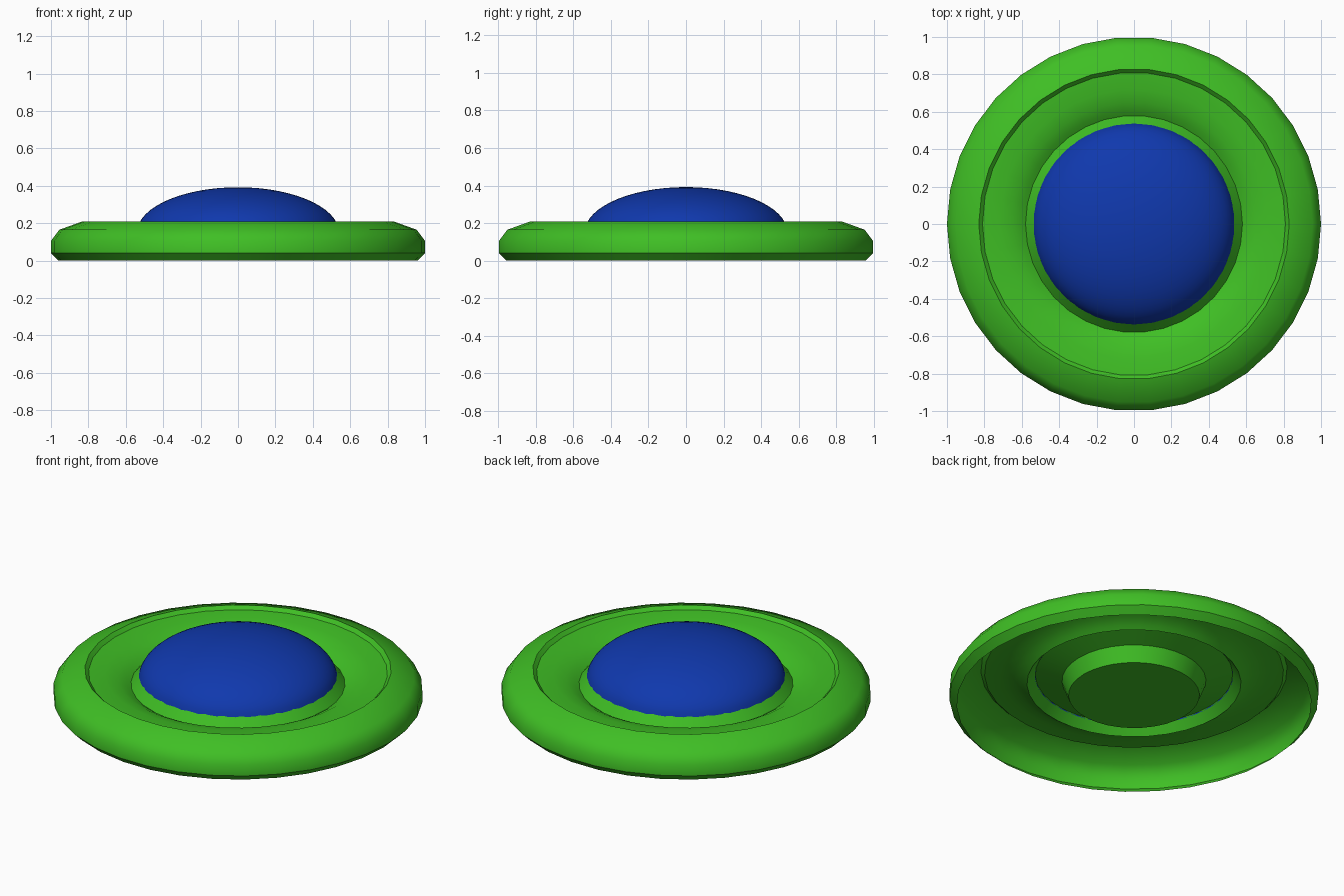
import bpy, bmesh, math

if "Cube" in bpy.data.objects:
    bpy.data.objects.remove(bpy.data.objects["Cube"])


def material(name, colour):
    m = bpy.data.materials.new(name)
    m.diffuse_color = (*colour, 1)
    m.use_nodes = True
    m.node_tree.nodes["Principled BSDF"].inputs["Base Color"].default_value = m.diffuse_color
    return m


def lathe(name, profile, sides, mat, angle):
    """Revolve (radius, z) points around the z axis, outside in."""
    bm = bmesh.new()
    rings = []
    for r, z in profile:
        if r == 0:
            rings.append([bm.verts.new((0, 0, z))] * sides)
        else:
            rings.append([bm.verts.new((r * math.cos(math.tau * i / sides),
                                        r * math.sin(math.tau * i / sides), z))
                          for i in range(sides)])
    for a, b in zip(rings, rings[1:]):
        for i in range(sides):
            j = (i + 1) % sides
            corners = [a[i], a[j], b[j], b[i]]
            bm.faces.new(list(dict.fromkeys(corners)))
    me = bpy.data.meshes.new(name)
    bm.to_mesh(me)
    bm.free()
    ob = bpy.data.objects.new(name, me)
    bpy.context.collection.objects.link(ob)
    me.materials.append(mat)
    bpy.ops.object.select_all(action='DESELECT')
    ob.select_set(True)
    bpy.context.view_layer.objects.active = ob
    bpy.ops.object.shade_smooth_by_angle(angle=math.radians(angle))
    return ob


green = material("green", (0.05, 0.52, 0.018))
blue = material("blue", (0.005, 0.04, 0.42))

# Thin shell: rounded rim, small step, bowl-shaped groove, collar, underside cup
lathe("base_shell", [
    (0.96, 0), (1.0, 0.04), (1.0, 0.105), (0.955, 0.165), (0.83, 0.21),
    (0.81, 0.19), (0.72, 0.182), (0.65, 0.165), (0.605, 0.142), (0.58, 0.125),
    (0.535, 0.18), (0.39, 0.14), (0.355, 0.05), (0, 0.05)], 34, green, 40)

# Flattened dome: upper part of an ellipsoid
steps = 14
start = math.asin(0.1)
dome = []
for k in range(steps):
    t = start + (math.pi / 2 - start) * k / steps
    dome.append((0.54 * math.cos(t), 0.15 + 0.242 * math.sin(t)))
dome.append((0, 0.392))
lathe("dome", dome, 64, blue, 40)
